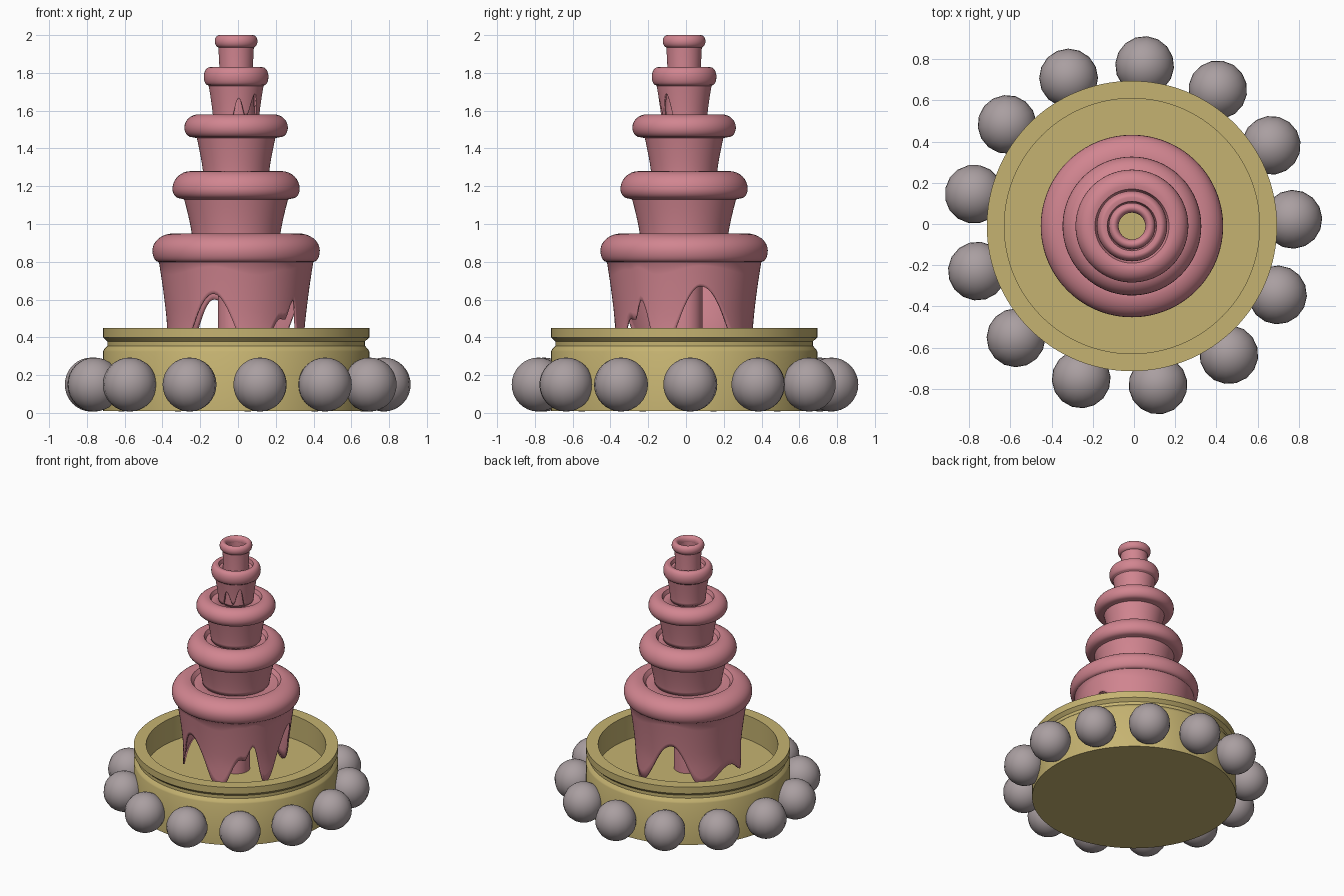
import bpy, bmesh
from math import sin, cos, pi, radians, degrees

cube = bpy.data.objects.get("Cube")
if cube:
    bpy.data.objects.remove(cube, do_unlink=True)

CX = -0.01  # fountain axis


def material(name, rgb):
    m = bpy.data.materials.new(name)
    m.use_nodes = True
    m.diffuse_color = (*rgb, 1)
    m.node_tree.nodes["Principled BSDF"].inputs["Base Color"].default_value = (*rgb, 1)
    return m


pink = material("pink syrup", (0.64, 0.235, 0.28))
tan = material("golden tan", (0.56, 0.45, 0.165))
grey = material("mauve grey", (0.40, 0.345, 0.355))


def finish(name, bm, mat, angle=35):
    bmesh.ops.remove_doubles(bm, verts=bm.verts, dist=1e-5)
    bmesh.ops.recalc_face_normals(bm, faces=bm.faces)
    me = bpy.data.meshes.new(name)
    bm.to_mesh(me)
    bm.free()
    ob = bpy.data.objects.new(name, me)
    bpy.context.collection.objects.link(ob)
    me.materials.append(mat)
    bpy.ops.object.select_all(action="DESELECT")
    ob.select_set(True)
    bpy.context.view_layer.objects.active = ob
    bpy.ops.object.shade_smooth_by_angle(angle=radians(angle))
    return ob


def lathe(name, profile, mat, segs=96, closed=False):
    """Revolve a profile; profile is a function of azimuth giving (r, z) points."""
    bm = bmesh.new()
    cols = []
    for i in range(segs):
        a = 2 * pi * i / segs
        cols.append([bm.verts.new((CX + r * cos(a), CX + r * sin(a), z))
                     for r, z in profile(degrees(a))])
    n = len(cols[0])
    for i in range(segs):
        a, b = cols[i], cols[(i + 1) % segs]
        for j in range(n if closed else n - 1):
            k = (j + 1) % n
            bm.faces.new((a[j], b[j], b[k], a[k]))
    return finish(name, bm, mat)


def hem(keys):
    """Wavy lower edge: cosine blend through (azimuth, height) keys."""
    def height(a):
        pts = keys + [(keys[0][0] + 360, keys[0][1])]
        a = (a - keys[0][0]) % 360 + keys[0][0]
        for (a0, z0), (a1, z1) in zip(pts, pts[1:]):
            if a0 <= a <= a1:
                t = (a - a0) / (a1 - a0)
                return z0 + (z1 - z0) * (1 - cos(pi * t)) / 2
    return height


def tier(name, r_top, z_top, r_max, z_mid, low, neck, foot, edge=None, dip=0.03):
    """Rounded lip with a syrup curtain falling from the neck to the foot."""
    fixed = [(0.09, z_top - dip), (r_top - 0.07 * r_top ** 0.5, z_top - dip),
             (r_top - 0.02, z_top - 0.004)]
    for i in range(9):
        t = pi / 2 * i / 8
        fixed.append((r_top + (r_max - r_top) * sin(t), z_mid + (z_top - z_mid) * cos(t)))
    for i in range(1, 7):
        t = pi / 2 * i / 6
        fixed.append((low[0] + (r_max - low[0]) * cos(t), z_mid - (z_mid - low[1]) * sin(t)))

    def profile(a):
        end = edge(a) if edge else foot[1]
        pts = list(fixed)
        for i in range(9):
            z = neck[1] + (end - neck[1]) * i / 8
            t = min(1, (neck[1] - z) / (neck[1] - foot[1]))
            pts.append((foot[0] + (neck[0] - foot[0]) * (1 - t) ** 1.3, z))
        return pts
    ob = lathe(name, profile, pink, 144 if edge else 80)
    solid = ob.modifiers.new("thickness", "SOLIDIFY")
    solid.thickness = 0.01
    return ob


# Basin with a grooved rim and a recessed floor
basin = [(0, 0.01), (0.705, 0.01), (0.705, 0.325), (0.70, 0.335), (0.682, 0.355),
         (0.682, 0.378), (0.705, 0.40), (0.705, 0.45), (0.62, 0.45), (0.62, 0.27), (0, 0.27)]
lathe("basin", lambda a: basin, tan, 128)

# Hollow central column
column = [(0.097, 0.27), (0.097, 1.6), (0.088, 1.82), (0.094, 1.94), (0.065, 1.96), (0.065, 0.27)]
lathe("centre_column", lambda a: column, pink, 48, closed=True)

# Syrup curtains, largest first
big_hem = hem([(-150, 0.29), (-108, 0.63), (-73, 0.27), (-50, 0.50), (-46, 0.49), (-37, 0.60),
               (-22, 0.30), (13, 0.67), (63, 0.27), (108, 0.60), (140, 0.29), (175, 0.40)])
tier("bottom_tier", 0.33, 0.95, 0.443, 0.86, (0.412, 0.80), (0.408, 0.795), (0.365, 0.45), big_hem)
tier("second_tier", 0.24, 1.28, 0.337, 1.185, (0.295, 1.135), (0.275, 1.13), (0.232, 0.925))
tier("third_tier", 0.20, 1.58, 0.274, 1.51, (0.235, 1.46), (0.208, 1.455), (0.173, 1.255))
small_hem = hem([(-103, 1.555), (-84, 1.665), (-64, 1.57), (-43, 1.69), (-24, 1.555), (120, 1.555)])
tier("fourth_tier", 0.14, 1.83, 0.171, 1.78, (0.150, 1.735), (0.145, 1.73), (0.122, 1.56), small_hem)

# Rolled lip around the open top of the column
lip = []
for i in range(20):
    t = 2 * pi * i / 20
    lip.append((0.089 + 0.024 * cos(t), 1.967 + 0.033 * sin(t)))
lathe("top_lip", lambda a: lip, pink, 48, closed=True)

# Ring of balls around the basin
COUNT = 13
for i in range(COUNT):
    a = radians(2.4) + 2 * pi * i / COUNT
    bm = bmesh.new()
    bmesh.ops.create_uvsphere(bm, u_segments=16, v_segments=16, radius=0.143)
    ob = finish("ball_%02d" % (i + 1), bm, grey, 60)
    ob.location = (CX + 0.782 * cos(a), CX + 0.782 * sin(a), 0.15)
    ob.rotation_euler = (0, 0, a)
